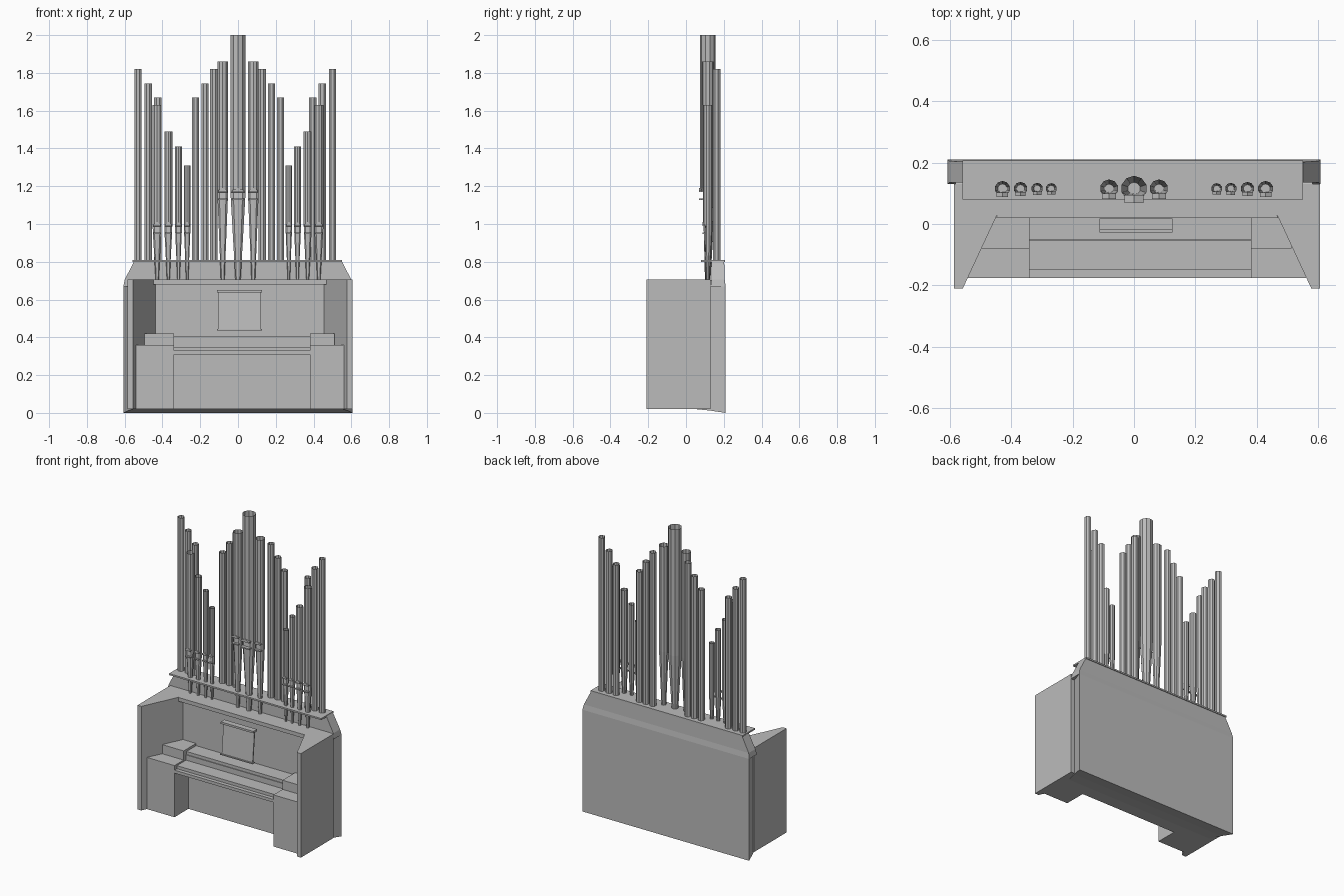
import bpy, bmesh, math

cube = bpy.data.objects.get("Cube")
if cube:
    bpy.data.objects.remove(cube, do_unlink=True)

grey = bpy.data.materials.new("plain_grey")
grey.use_nodes = True
grey.diffuse_color = (0.5, 0.5, 0.5, 1)
grey.node_tree.nodes["Principled BSDF"].inputs["Base Color"].default_value = (0.5, 0.5, 0.5, 1)


def loft(name, rings, caps=True):
    """Join rings of points with quads, optionally closing both ends."""
    bm = bmesh.new()
    loops = [[bm.verts.new(p) for p in ring] for ring in rings]
    n = len(loops[0])
    for low, high in zip(loops, loops[1:]):
        for i in range(n):
            j = (i + 1) % n
            bm.faces.new((low[i], low[j], high[j], high[i]))
    if caps:
        bm.faces.new(loops[0][::-1])
        bm.faces.new(loops[-1])
        bmesh.ops.recalc_face_normals(bm, faces=bm.faces)
    mesh = bpy.data.meshes.new(name)
    bm.to_mesh(mesh)
    bm.free()
    mesh.materials.append(grey)
    obj = bpy.data.objects.new(name, mesh)
    bpy.context.collection.objects.link(obj)
    return obj


def rect(x0, x1, y0, y1, z):
    return [(x0, y0, z), (x1, y0, z), (x1, y1, z), (x0, y1, z)]


def box(name, x0, x1, y0, y1, z0, z1):
    return loft(name, [rect(x0, x1, y0, y1, z) for z in (z0, z1)])


def circle(x, y, z, r, sides):
    return [(x + r * math.cos(math.tau * (i + 0.5) / sides),
             y + r * math.sin(math.tau * (i + 0.5) / sides), z) for i in range(sides)]


# Front case with a splayed niche
MID = 0.01
half = [(0.595, 0.13), (0.595, -0.21), (0.567, -0.21), (0.446, 0.05)]
plan = [(MID + x, y) for x, y in half] + [(MID - x, y) for x, y in reversed(half)]
loft("front_case", [[(x, y, z) for x, y in plan] for z in (0.02, 0.705)])

# Rear case flaring towards the back
loft("rear_case", [
    [(-w, y, z0), (w, y, z0), (w, y, z1), (-w, y, z1)]
    for y, w, z0, z1 in ((0.05, 0.555, 0.02, 0.705), (0.13, 0.58, 0.012, 0.705),
                         (0.21, 0.607, 0, 0.67))])

# Sloping crown and pipe shelf
loft("crown", [rect(-w, w, y0, y1, z) for w, y0, y1, z in
               ((0.607, 0.13, 0.21, 0.67), (0.6, 0.135, 0.205, 0.705),
                (0.55, 0.135, 0.202, 0.802))])
box("pipe_shelf", -0.558, 0.55, 0.08, 0.207, 0.8, 0.81)

# Cornice over the niche, following the splayed walls
loft("niche_cornice", [[(MID - 0.458, 0.02, z), (MID + 0.458, 0.02, z),
                        (MID + 0.446, 0.06, z), (MID - 0.446, 0.06, z)]
                       for z in (0.68, 0.705)])

# Console: pedestals and key cheeks on each side
KEY_L, KEY_R = -0.34, 0.38
for side, inner, outer, cheek in (("right", KEY_L, -0.54, -0.495),
                                  ("left", KEY_R, 0.56, 0.512)):
    box(side + "_pedestal", *sorted((inner, outer)), -0.175, 0.06, 0.02, 0.36)
    box(side + "_key_cheek", *sorted((inner, cheek)), -0.08, 0.06, 0.36, 0.42)

# Kneehole panel and stepped keyboards
box("kneehole_panel", KEY_L, KEY_R, -0.03, 0.06, 0.02, 0.31)
box("key_slip", KEY_L, KEY_R, -0.175, 0.06, 0.31, 0.33)
box("lower_keyboard", KEY_L, KEY_R, -0.15, 0.06, 0.33, 0.35)
box("upper_key_slip", KEY_L, KEY_R, -0.055, 0.06, 0.35, 0.385)
box("upper_keyboard", KEY_L, KEY_R, -0.05, 0.06, 0.385, 0.405)

# Tilted music desk with ledge and top rail
loft("music_desk", [rect(-0.105, 0.12, y, y + 0.008, z)
                    for y, z in ((-0.02, 0.44), (0.0, 0.645))])
box("music_ledge", -0.112, 0.126, -0.027, -0.005, 0.436, 0.443)
box("music_rail", -0.112, 0.126, -0.02, 0.018, 0.637, 0.65)

# Rear row of open pipes: three heights per group
heights = (1.82, 1.745, 1.67)
groups = ((-0.529, -0.476, -0.424), (-0.128, -0.175, -0.225),
          (0.128, 0.177, 0.225), (0.5, 0.446, 0.395))
for group in groups:
    for x, top in zip(group, heights):
        loft("rear_pipe", [circle(x, 0.162, z, 0.021, 8) for z in (0.81, top)], caps=False)


def front_pipe(x, r, top, mouth):
    """Open pipe on a tapered foot, with a flattened mouth and a hood."""
    y, lip = 0.115, mouth + 0.04
    lower = circle(x, y, mouth, r * 0.95, 10)
    flat = [(px, max(py, y - r * 0.6), pz) for px, py, pz in lower]
    upper = circle(x, y, lip, r, 10)
    cut = [(px, max(py, y - r * 0.5), pz - 0.002) for px, py, pz in upper]
    loft("front_pipe", [circle(x, y, 0.705, r * 0.35, 10), flat, cut, upper,
                        circle(x, y, top, r, 10)], caps=False)
    w = r * 0.75
    loft("pipe_mouth_lip", [rect(x - w, x + w, y - r * 1.1, y - r * 0.5, z)
                            for z in (mouth - 0.004, mouth + 0.004)])
    # Peaked hood over the mouth
    hood = [(-w, 0), (w, 0), (w, 0.008), (0, 0.02), (-w, 0.008)]
    loft("pipe_mouth_hood", [[(x + hx, hy, lip + hz) for hx, hz in hood]
                             for hy in (y - r * 1.1, y - r * 0.5)])


# Front row: centre trio and a descending set on each side
front_pipe(0, 0.042, 2.0, 1.13)
for s in (-1, 1):
    front_pipe(s * 0.081, 0.03, 1.86, 1.13)
    for x, r, top in ((0.428, 0.025, 1.63), (0.369, 0.022, 1.49),
                      (0.315, 0.019, 1.41), (0.269, 0.018, 1.31)):
        front_pipe(s * x, r, top, 0.95)
